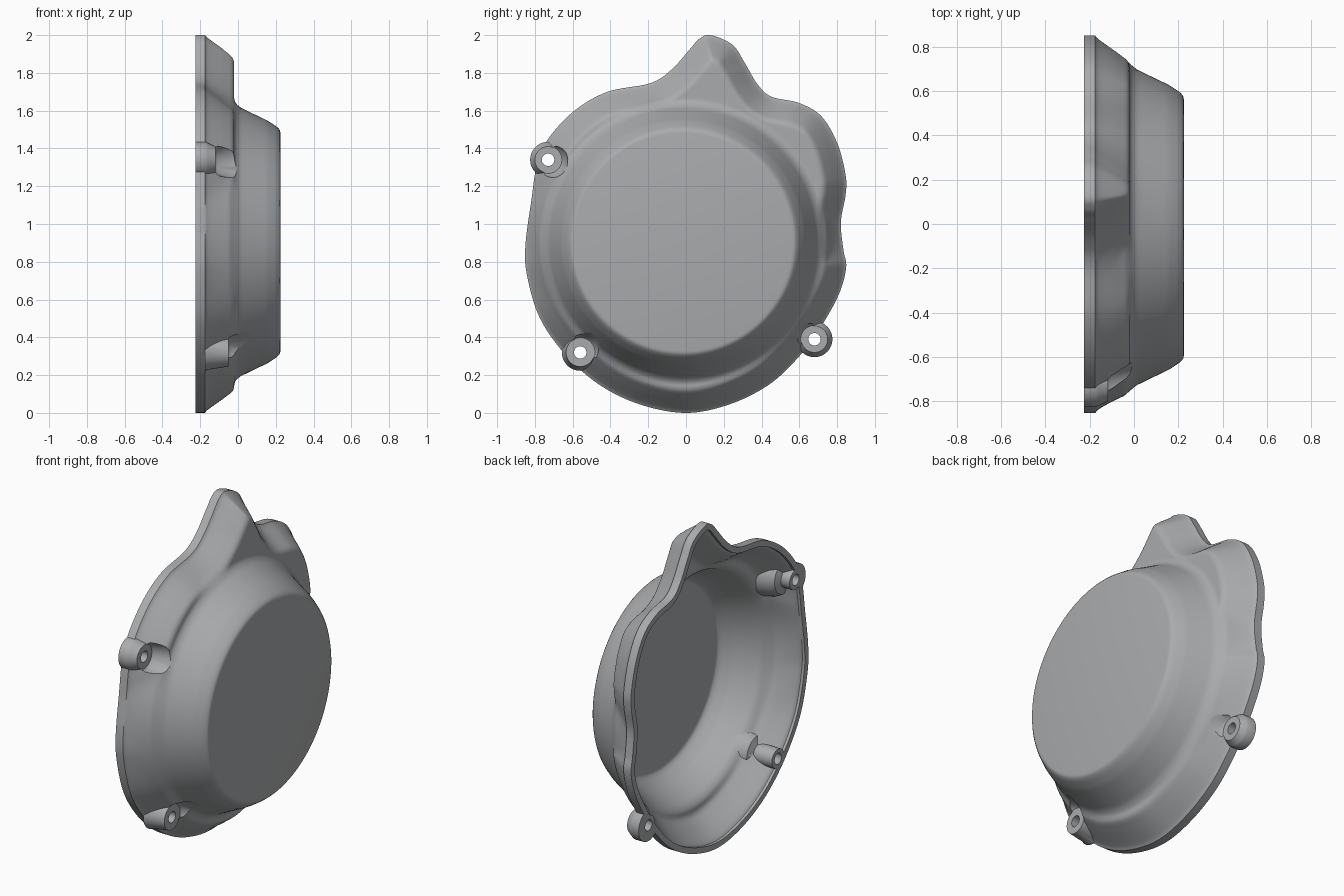
import bpy, bmesh, math
from mathutils import Vector
from mathutils.kdtree import KDTree

if "Cube" in bpy.data.objects:
    bpy.data.objects.remove(bpy.data.objects["Cube"])

BACK, RIM = -0.225, -0.175
CENTRE = Vector((-0.015, 0.905))
CAP_R = 0.575

# rim outline as (y, z), clockwise from the peak
OUTLINE = [Vector(p) for p in (
    (.13, 2), (.245, 1.95), (.31, 1.855), (.375, 1.745), (.45, 1.675), (.6, 1.64),
    (.717, 1.57), (.8, 1.43), (.845, 1.26), (.845, 1.155), (.82, 1.01),
    (.833, .865), (.848, .77), (.81, .63), (.717, .46), (.6, .3), (.44, .15),
    (.23, .045), (0, 0), (-.245, .045), (-.46, .15), (-.64, .31), (-.775, .505),
    (-.842, .73), (-.85, .89), (-.818, 1.13), (-.79, 1.31), (-.73, 1.45),
    (-.59, 1.6), (-.415, 1.7), (-.19, 1.745), (-.077, 1.817), (.02, 1.925), (.07, 1.98))]

# flange height by distance from the rim, dome height by radius
FLANGE = ((0, RIM), (.012, -.166), (.03, -.142), (.07, -.085), (.105, -.038),
          (.118, -.026), (.135, -.02), (2, -.02))
DOME = ((0, .225), (CAP_R, .225), (.592, .222), (.606, .21), (.618, .194), (.643, .155),
        (.675, .088), (.712, .012), (.735, -.016), (.76, -.045), (.82, -.17), (2, -2.6))

# screw points: y, z, floor of the pocket, start of the lug, lug foot and top radius
SCREWS = ((-.73, 1.34, -.118, BACK, .095, .07),
          (-.56, .32, -.05, RIM, .097, .075),
          (.68, .39, -.13, BACK, .095, .07))


def smooth_loop(points, steps):
    """Closed Catmull-Rom curve."""
    out = []
    n = len(points)
    for i in range(n):
        a, b, c, d = (points[(i + k) % n] for k in (-1, 0, 1, 2))
        for s in range(steps):
            t = s / steps
            out.append((b * 2 + (c - a) * t + (a * 2 - b * 5 + c * 4 - d) * t * t
                        + (b * 3 - a - c * 3 + d) * t ** 3) * .5)
    return out


def lookup(table, v):
    for (a, fa), (b, fb) in zip(table, table[1:]):
        if v <= b:
            return fa + (fb - fa) * (v - a) / (b - a)
    return table[-1][1]


def smooth_max(a, b, k=.025):
    h = max(k - abs(a - b), 0) / k
    return max(a, b) + h * h * k / 4


dense = smooth_loop(OUTLINE, 60)
tree = KDTree(len(dense))
for i, p in enumerate(dense):
    tree.insert((p.x, p.y, 0), i)
tree.balance()


def to_object(name, bm):
    bmesh.ops.recalc_face_normals(bm, faces=bm.faces)
    mesh = bpy.data.meshes.new(name)
    bm.to_mesh(mesh)
    bm.free()
    ob = bpy.data.objects.new(name, mesh)
    bpy.context.collection.objects.link(ob)
    return ob


def bridge(bm, loops):
    """Skin a stack of closed loops and close both ends."""
    rings = [[bm.verts.new(p) for p in loop] for loop in loops]
    for a, b in zip(rings, rings[1:]):
        for i in range(len(a)):
            j = (i + 1) % len(a)
            bm.faces.new((a[i], a[j], b[j], b[i]))
    bm.faces.new(rings[0])
    bm.faces.new(rings[-1])


def cover_volume(name, inset, drop, back, rings=46):
    """Solid bounded by the flange and dome, shrunk by inset and drop."""
    base = smooth_loop(OUTLINE, 9)
    n = len(base)
    edge = []
    for i, p in enumerate(base):
        t = (base[(i + 1) % n] - base[i - 1]).normalized()
        edge.append(p + Vector((t.y, -t.x)) * inset)
    loops = [[(back, p.x, p.y) for p in edge]]
    for k in range(rings + 1):
        loop = []
        for p in edge:
            cap = CENTRE + (p - CENTRE).normalized() * (CAP_R - inset)
            q = p.lerp(cap, k / rings)
            dist = max(0, tree.find((q.x, q.y, 0))[2] - inset)
            radius = (q - CENTRE).length + inset
            x = smooth_max(lookup(FLANGE, dist), lookup(DOME, radius))
            if k == 0:
                x = RIM
            if k == rings:
                x = DOME[0][1]
            loop.append((x - drop, q.x, q.y))
        loops.append(loop)
    bm = bmesh.new()
    bridge(bm, loops)
    return to_object(name, bm)


def turned(name, profile_of, sides=48):
    """One turned solid along x at each screw point."""
    bm = bmesh.new()
    for screw in SCREWS:
        y, z = screw[:2]
        loops = []
        for x, r in profile_of(*screw[2:]):
            loops.append([(x, y + r * math.cos(i * math.tau / sides),
                           z + r * math.sin(i * math.tau / sides))
                          for i in range(sides)])
        bridge(bm, loops)
    return to_object(name, bm)


def boolean(target, tool, operation):
    mod = target.modifiers.new(operation, 'BOOLEAN')
    mod.operation, mod.solver, mod.object = operation, 'EXACT', tool
    bpy.context.view_layer.objects.active = target
    bpy.ops.object.modifier_apply(modifier=mod.name)
    bpy.data.objects.remove(tool)


cover = cover_volume("engine_cover", 0, 0, BACK)
cavity = cover_volume("cavity", .035, .033, -.3)

# screw posts and pocket walls stay standing inside the cavity
posts = turned("posts", lambda floor, start, foot, top: (
    (-.4, .056), (floor - .05, .06), (floor - .035, .1), (floor, .12), (.4, .24)))
lugs = turned("lugs", lambda floor, start, foot, top: (
    (start, foot), (RIM + .005, foot), (RIM + .015, foot - .006), (floor, top)))
pockets = turned("pockets", lambda floor, start, foot, top: (
    (floor, top + .003), (floor + .012, top + .014), (.4, .2)))
holes = turned("holes", lambda floor, start, foot, top: ((-.5, .033), (.5, .033)), 32)

boolean(cavity, posts, 'DIFFERENCE')
boolean(cover, lugs, 'UNION')
boolean(cover, pockets, 'DIFFERENCE')
boolean(cover, cavity, 'DIFFERENCE')
boolean(cover, holes, 'DIFFERENCE')

# plain grey metal
grey = bpy.data.materials.new("grey_metal")
grey.use_nodes = True
colour = (.4, .41, .42, 1)
grey.diffuse_color = colour
grey.node_tree.nodes["Principled BSDF"].inputs["Base Color"].default_value = colour
cover.data.materials.clear()
cover.data.materials.append(grey)

bpy.ops.object.select_all(action='DESELECT')
cover.select_set(True)
bpy.context.view_layer.objects.active = cover
bpy.ops.object.shade_smooth_by_angle(angle=math.radians(38))
